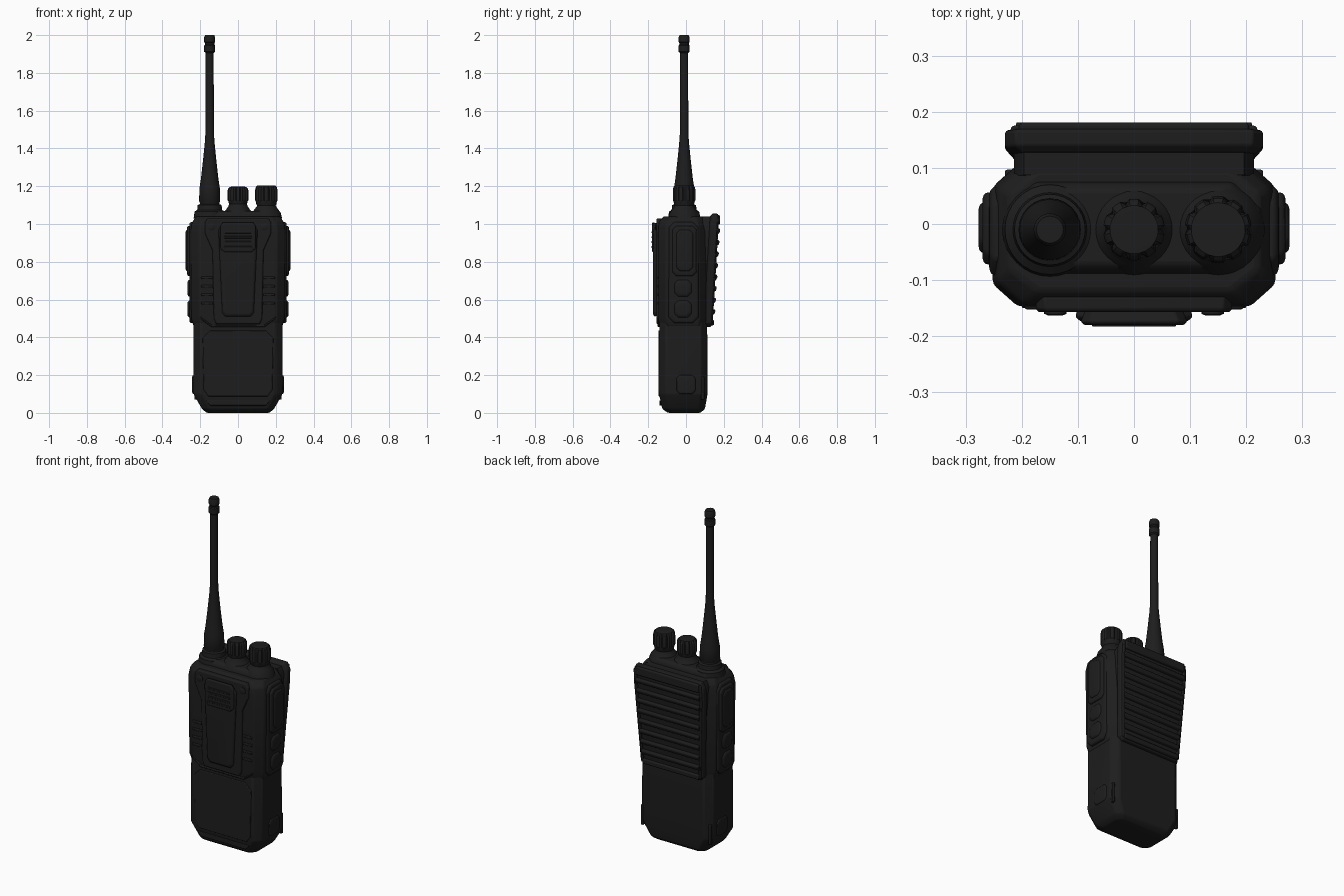
import bpy, bmesh, math
from mathutils import Vector

if "Cube" in bpy.data.objects:
    bpy.data.objects.remove(bpy.data.objects["Cube"])


def material(name, v):
    m = bpy.data.materials.new(name)
    m.diffuse_color = (v, v, v, 1)
    m.use_nodes = True
    m.node_tree.nodes["Principled BSDF"].inputs["Base Color"].default_value = m.diffuse_color
    return m


BLACK = material("matte black plastic", 0.0125)


def loft(name, rings, bevel=0.0, segs=2):
    """Skin a list of equal-length rings of points and cap both ends."""
    bm = bmesh.new()
    vs = [[bm.verts.new(p) for p in r] for r in rings]
    n = len(rings[0])
    for a, b in zip(vs, vs[1:]):
        for i in range(n):
            j = (i + 1) % n
            bm.faces.new((a[i], a[j], b[j], b[i]))
    bm.faces.new(vs[0][::-1])
    bm.faces.new(vs[-1])
    bmesh.ops.recalc_face_normals(bm, faces=bm.faces)
    me = bpy.data.meshes.new(name)
    bm.to_mesh(me)
    bm.free()
    me.materials.append(BLACK)
    ob = bpy.data.objects.new(name, me)
    bpy.context.collection.objects.link(ob)
    if bevel:
        m = ob.modifiers.new("soft edges", 'BEVEL')
        m.width, m.segments, m.limit_method = bevel, segs, 'ANGLE'
        m.angle_limit = math.radians(20)
    return ob


def octagon(z, hw, yf, yb, cx, cy):
    """Horizontal cross-section with cut corners."""
    return [(-hw + cx, yf, z), (hw - cx, yf, z), (hw, yf + cy, z), (hw, yb - cy, z),
            (hw - cx, yb, z), (-hw + cx, yb, z), (-hw, yb - cy, z), (-hw, yf + cy, z)]


def plate(name, half, layers, bevel=0.0, shear=0.0):
    """Symmetric x-z outline from its right half, lofted along y; layers = (y, inset)."""
    zc = sum(p[1] for p in half) / len(half)
    pts = half + [(-x, z) for x, z in reversed(half)]
    rings = []
    for y, inset in layers:
        ring = []
        for x, z in pts:
            x2 = x - math.copysign(min(inset, abs(x)), x)
            z2 = z - math.copysign(inset, z - zc)
            ring.append((x2, y + (z2 - 0.75) * shear, z2))
        rings.append(ring)
    return loft(name, rings, bevel)


def side_plate(name, s, y0, y1, z0, z1, x0, x1, cut, inset=0.01, bevel=0.005):
    """Cut-corner pad on a side wall, s = +1 right or -1 left."""
    def ring(x, i):
        a, b, c, d = y0 + i, y1 - i, z0 + i, z1 - i
        return [(s * x, *p) for p in ((a + cut, c), (b - cut, c), (b, c + cut), (b, d - cut),
                                      (b - cut, d), (a + cut, d), (a, d - cut), (a, c + cut))]
    return loft(name, [ring(x0, 0), ring(x1 - inset * 0.6, 0), ring(x1, inset)], bevel)


def box(name, c, s, bevel=0.004):
    x, y, z = (v / 2 for v in s)
    rings = [[(c[0] + a * x, c[1] + b * y, c[2] + k * z)
              for a, b in ((-1, -1), (1, -1), (1, 1), (-1, 1))] for k in (-1, 1)]
    return loft(name, rings, bevel)


def lathe(name, cx, cy, prof, n=32, flutes=0, depth=0.0, fz=(0, 0)):
    """Turned part; optional grooves between the two heights fz."""
    rings = []
    for r, z in prof:
        ring = []
        for i in range(n):
            a = 2 * math.pi * i / n
            g = depth if flutes and fz[0] <= z <= fz[1] and i % (n // flutes) == 0 else 0
            ring.append((cx + (r - g) * math.cos(a), cy + (r - g) * math.sin(a), z))
        rings.append(ring)
    return loft(name, rings)


# Battery / lower body
loft("lower_body", [octagon(0.0, 0.165, -0.095, 0.075, 0.03, 0.03),
                    octagon(0.02, 0.19, -0.125, 0.1, 0.035, 0.03),
                    octagon(0.10, 0.236, -0.143, 0.114, 0.04, 0.035),
                    octagon(0.52, 0.234, -0.141, 0.112, 0.04, 0.035)], 0.008)
plate("battery_front_panel", [(0.16, 0.085), (0.185, 0.12), (0.19, 0.40), (0.15, 0.44)],
      [(-0.13, 0), (-0.146, 0.004)], 0.003)
plate("battery_foot_band", [(0.15, 0.035), (0.175, 0.07)], [(-0.11, 0), (-0.14, 0.004)], 0.003)

# Upper housing
loft("upper_housing", [octagon(0.455, 0.234, -0.138, 0.111, 0.05, 0.04),
                       octagon(0.50, 0.247, -0.146, 0.111, 0.045, 0.04),
                       octagon(0.96, 0.252, -0.147, 0.106, 0.045, 0.04),
                       octagon(1.01, 0.243, -0.143, 0.103, 0.045, 0.04),
                       octagon(1.04, 0.222, -0.12, 0.095, 0.05, 0.04)], 0.008)
loft("top_deck", [octagon(1.02, 0.232, -0.092, 0.078, 0.05, 0.05),
                  octagon(1.055, 0.222, -0.085, 0.072, 0.05, 0.05),
                  octagon(1.07, 0.205, -0.072, 0.06, 0.05, 0.045)], 0.006)

# Front surround, belt clip and its details
plate("clip_surround", [(0.115, 0.47), (0.128, 0.50), (0.135, 0.86), (0.175, 0.95), (0.175, 1.01),
                        (0.16, 1.03)], [(-0.13, 0), (-0.152, 0), (-0.157, 0.005)], 0.003)
plate("belt_clip", [(0.07, 0.51), (0.085, 0.53), (0.10, 0.86), (0.105, 0.97), (0.09, 0.985)],
      [(-0.14, -0.008), (-0.166, 0), (-0.175, 0.012)], 0.004)
plate("clip_thumb_pad", [(0.075, 0.85), (0.095, 0.87), (0.095, 0.99), (0.08, 1.01)],
      [(-0.15, -0.01), (-0.174, 0), (-0.18, 0.006)], 0.003)
for i in range(4):
    box("clip_grip_rib", (0, -0.179, 0.878 + i * 0.026), (0.15 - 0.01 * (i % 2), 0.008, 0.011), 0.003)
for s in (-1, 1):
    for i in range(4):
        box("front_side_rib", (s * 0.165, -0.146, 0.58 + i * 0.045), (0.06, 0.012, 0.014), 0.004)
    loft("front_screw", [[(s * 0.14 + r * math.cos(a * math.pi / 8), y, 0.985 + r * math.sin(a * math.pi / 8))
                          for a in range(16)] for r, y in ((0.02, -0.15), (0.02, -0.16), (0.013, -0.163))])
    # front corner trims running down to the battery seam
    loft("seam_trim", [[(s * x, y, z + d) for y, d in ((-0.13, -0.008), (-0.150, -0.005),
                                                     (-0.150, 0.005), (-0.13, 0.008))]
                       for x, z in ((0.0, 0.46), (0.14, 0.46), (0.2, 0.505))], 0.003)

# Side controls: push-to-talk side and accessory cover side
for s, label in ((1, "talk"), (-1, "cover")):
    side_plate(label + "_recess_frame", s, -0.092, 0.066, 0.475, 1.01, 0.22, 0.258, 0.03)
    side_plate(label + "_upper_pad", s, -0.072, 0.056, 0.725, 0.99, 0.23, 0.270, 0.02, 0.008)
    side_plate(label + "_upper_pad_face", s, -0.052, 0.038, 0.75, 0.97, 0.24, 0.277, 0.02, 0.008)
    for z0, z1 in ((0.505, 0.595), (0.615, 0.705)):
        side_plate(label + "_lower_button", s, -0.062, 0.03, z0, z1, 0.23, 0.268, 0.02, 0.012)
    # battery latch tabs and side grooves
    side_plate("battery_tab", s, -0.05, 0.05, 0.10, 0.20, 0.2, 0.243, 0.015, 0.008)
    box("battery_edge_rail", (s * 0.222, 0.088, 0.13), (0.016, 0.018, 0.12), 0.004)

# Speaker panel on the back, leaning outward to the top
TILT = 0.06
outline = [(0.185, 0.455), (0.205, 0.475), (0.23, 0.94), (0.23, 1.02), (0.212, 1.055)]
plate("speaker_neck", outline, [(0.07, 0.016), (0.125, 0.016)], 0, TILT)
plate("speaker_panel", outline, [(0.11, 0.012), (0.122, 0), (0.148, 0), (0.152, 0.006)], 0.004, TILT)


def lean(z):
    return (z - 0.75) * TILT


for z, w, h in ((0.478, 0.37, 0.03), (1.022, 0.41, 0.05)):
    box("speaker_frame_end", (0, 0.152 + lean(z), z), (w, 0.026, h), 0.007)
for s in (-1, 1):
    loft("speaker_frame_side", [[(s * (x + a), y + lean(z), z) for a, y in
                                 ((-0.012, 0.14), (-0.010, 0.158), (0.006, 0.158), (0.010, 0.14))]
                                for x, z in ((0.19, 0.47), (0.214, 0.94), (0.212, 1.04))], 0.004)
for i in range(8):
    z = 0.535 + i * 0.061
    w = 0.186 + (z - 0.475) * 0.05
    loft("speaker_slat", [[(x, y + lean(z), z + d) for y, d in
                           ((0.14, -0.02), (0.163, -0.012), (0.169, 0.004), (0.165, 0.013), (0.14, 0.016))]
                          for x in (-w, w)], 0.003)

# Antenna
lathe("antenna_base", -0.15, -0.01, [(0.085, 1.03), (0.08, 1.065), (0.066, 1.075), (0.063, 1.1),
                                     (0.052, 1.105), (0.052, 1.13)])
lathe("antenna", -0.15, -0.01, [(0.05, 1.11), (0.056, 1.12), (0.054, 1.19), (0.046, 1.24), (0.036, 1.33),
                                (0.026, 1.43), (0.0225, 1.48), (0.021, 1.92)], 24)
lathe("antenna_tip", -0.15, -0.01, [(0.021, 1.905), (0.029, 1.912), (0.029, 1.945), (0.025, 1.95), (0.025, 1.958),
                                    (0.029, 1.963), (0.029, 1.988), (0.024, 2.0)], 24)

# Control knobs with collars
for name, x, r, top in (("channel_knob", 0.0, 0.055, 1.198), ("volume_knob", 0.15, 0.06, 1.205)):
    lathe(name + "_collar", x, -0.01, [(0.083, 1.03), (0.076, 1.06), (0.062, 1.078), (0.05, 1.095),
                                       (0.045, 1.12)])
    lathe(name, x, -0.01, [(r - 0.014, 1.09), (r - 0.007, 1.105), (r - 0.004, 1.12), (r, 1.125),
                           (r, 1.18), (r - 0.004, top - 0.008), (r - 0.012, top - 0.001), (0.02, top)],
          40, 10, 0.008, (1.122, top - 0.005))

# Smooth shading with crisp edges
bpy.ops.object.select_all(action='DESELECT')
for ob in bpy.context.scene.objects:
    ob.select_set(True)
    bpy.context.view_layer.objects.active = ob
bpy.ops.object.shade_smooth_by_angle(angle=math.radians(35))
